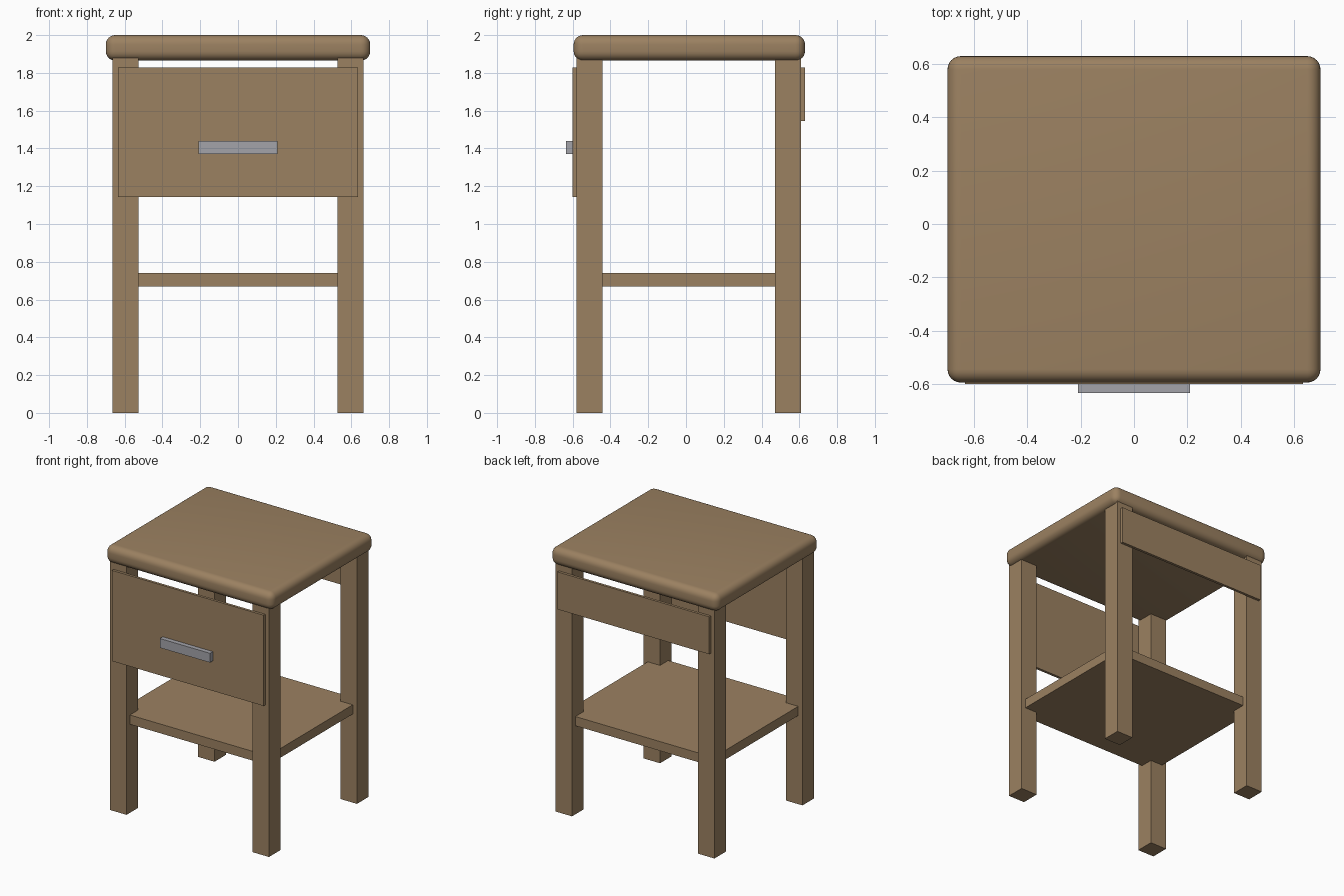
import bpy
import math

if "Cube" in bpy.data.objects:
    bpy.data.objects.remove(bpy.data.objects["Cube"], do_unlink=True)


def make_material(name, colour):
    mat = bpy.data.materials.new(name)
    mat.use_nodes = True
    mat.diffuse_color = colour
    mat.node_tree.nodes["Principled BSDF"].inputs["Base Color"].default_value = colour
    return mat


wood = make_material("brown wood", (0.33, 0.22, 0.12, 1))
metal = make_material("grey metal", (0.37, 0.37, 0.40, 1))


def box(name, x, y, z, mat=wood):
    """Box from (min, max) pairs along each axis."""
    spans = (x, y, z)
    bpy.ops.mesh.primitive_cube_add(size=1, location=[(a + b) / 2 for a, b in spans])
    obj = bpy.context.object
    obj.name = name
    obj.scale = [b - a for a, b in spans]
    bpy.ops.object.transform_apply(location=False, rotation=False, scale=True)
    obj.data.materials.append(mat)
    return obj


# Rounded table top
top = box("table_top", (-0.70, 0.70), (-0.595, 0.63), (1.865, 2.0))
bevel = top.modifiers.new("rounded_edges", "BEVEL")
bevel.width = 0.05
bevel.segments = 6
bpy.ops.object.modifier_apply(modifier=bevel.name)
bpy.ops.object.shade_smooth_by_angle(angle=math.radians(30))

# Four square legs
LEG_TOP = 1.88
for side, x in (("right", (-0.665, -0.527)), ("left", (0.527, 0.665))):
    for end, y in (("front", (-0.58, -0.442)), ("back", (0.472, 0.61))):
        box(f"{end}_{side}_leg", x, y, (0, LEG_TOP))

# Lower shelf, set into the legs
box("shelf", (-0.63, 0.63), (-0.54, 0.57), (0.67, 0.74))

# Drawer front, handle and back rail
box("drawer_front", (-0.635, 0.635), (-0.6, -0.58), (1.142, 1.828))
box("drawer_handle", (-0.21, 0.21), (-0.635, -0.6), (1.37, 1.44), metal)
box("back_rail", (-0.635, 0.635), (0.61, 0.63), (1.545, 1.828))
